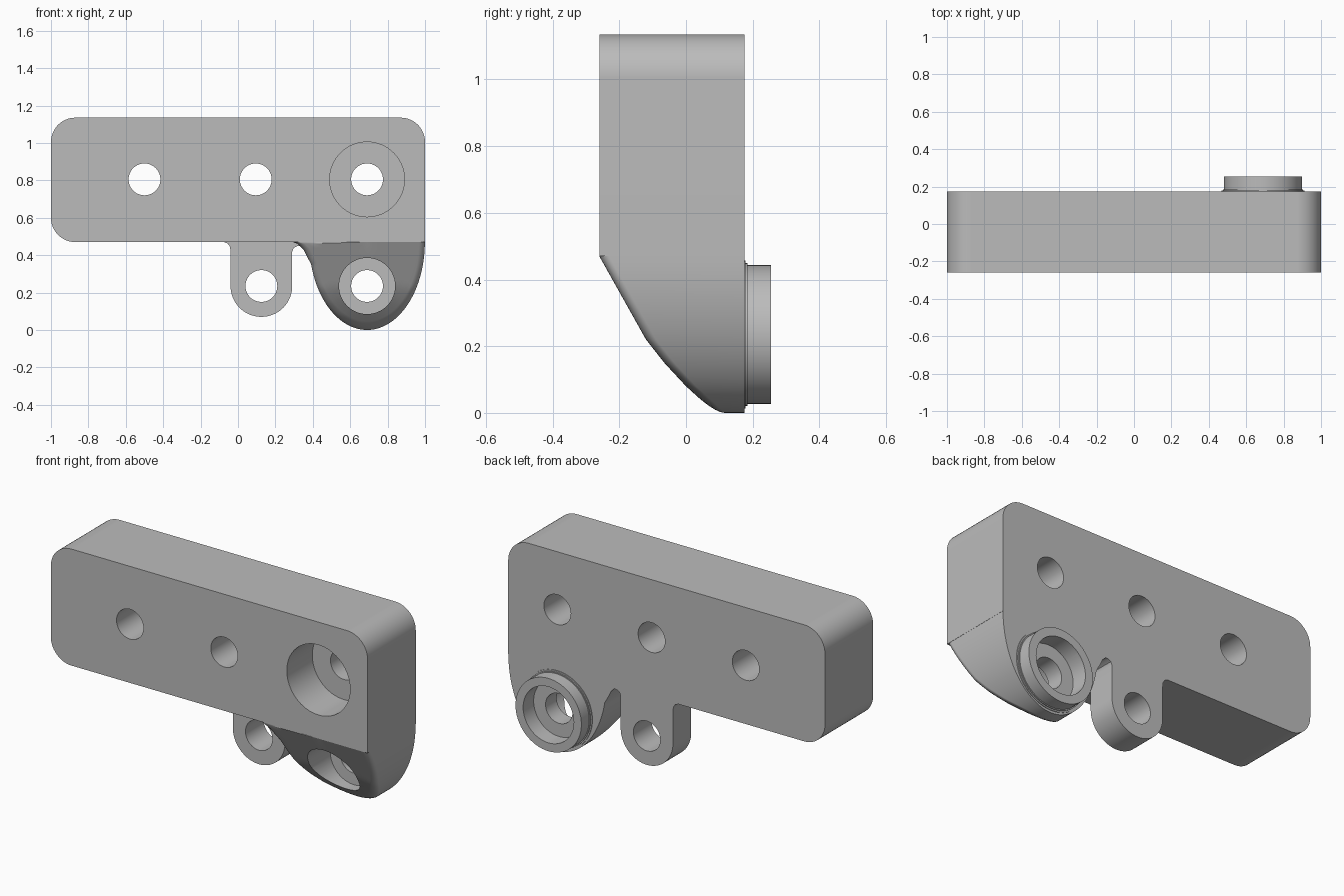
import bpy, bmesh
from math import sin, cos, pi, sqrt

cube = bpy.data.objects.get("Cube")
if cube:
    bpy.data.objects.remove(cube, do_unlink=True)

FRONT, BACK, BASE = -0.26, 0.175, 0.47
LOBE_X, ROW_Z, EYE_Z = 0.69, 0.805, 0.235

grey = bpy.data.materials.new("light_grey")
grey.use_nodes = True
grey.diffuse_color = (0.5, 0.5, 0.5, 1)
grey.node_tree.nodes["Principled BSDF"].inputs["Base Color"].default_value = (0.5, 0.5, 0.5, 1)


def finish(name, bm):
    bmesh.ops.recalc_face_normals(bm, faces=bm.faces)
    mesh = bpy.data.meshes.new(name)
    bm.to_mesh(mesh)
    bm.free()
    mesh.materials.append(grey)
    obj = bpy.data.objects.new(name, mesh)
    bpy.context.collection.objects.link(obj)
    return obj


def arc(cx, cz, r, a0, a1, n):
    return [(cx + r * cos(a0 + (a1 - a0) * i / n), cz + r * sin(a0 + (a1 - a0) * i / n))
            for i in range(n + 1)]


def prism(name, outline, y0, y1):
    """Extrude an x-z outline along y."""
    bm = bmesh.new()
    face = bm.faces.new([bm.verts.new((x, y0, z)) for x, z in outline])
    moved = bmesh.ops.extrude_face_region(bm, geom=[face])["geom"]
    for v in moved:
        if isinstance(v, bmesh.types.BMVert):
            v.co.y = y1
    return finish(name, bm)


def disc(name, x, z, r, y0, y1):
    return prism(name, arc(x, z, r, 0, 2 * pi, 64)[:-1], y0, y1)


def combine(target, other, operation):
    mod = target.modifiers.new(operation, "BOOLEAN")
    mod.operation, mod.object, mod.solver = operation, other, "EXACT"
    bpy.ops.object.select_all(action="DESELECT")
    bpy.context.view_layer.objects.active = target
    target.select_set(True)
    bpy.ops.object.modifier_apply(modifier=mod.name)
    bpy.data.objects.remove(other, do_unlink=True)


# Main block: three rounded corners, the fourth runs into the lobe
R, TOP = 0.13, 1.135
outline = [(1, BASE)]
outline += arc(1 - R, TOP - R, R, 0, pi / 2, 12)
outline += arc(R - 1, TOP - R, R, pi / 2, pi, 12)
outline += arc(R - 1, BASE + R, R, pi, 1.5 * pi, 12)
bracket = prism("bracket_body", outline, FRONT, BACK)

# Side profile of the sloping lobe front, as (z, y)
slope = [(0, 0.085), (0.03, 0.055), (0.08, 0.0), (0.15, -0.065),
         (0.22, -0.12), (BASE, FRONT)]


def slope_y(z):
    for (z0, y0), (z1, y1) in zip(slope, slope[1:]):
        if z <= z1:
            return y0 + (y1 - y0) * (z - z0) / (z1 - z0)
    return FRONT + 0.005


# Lobe: half ellipse with a flare into the block, front built from shrinking rings
outline = [(0.28, 0.55), (0.28, 0.475), (0.32, 0.46), (0.35, 0.43), (0.37, 0.39)]
outline += [(LOBE_X + 0.309 * cos(a), BASE + BASE * sin(a))
            for a in (pi * (1.08 + 0.92 * i / 56) for i in range(57))]
outline += [(0.995, 0.55)]
ROUND = 0.03
bm = bmesh.new()
rings = [[bm.verts.new((x, BACK, z)) for x, z in outline]]
for s in [1, 0.995, 0.98, 0.96, 0.93, 0.9] + [0.8 - 0.1 * i for i in range(8)]:
    t = min((1 - s) / 0.1, 1)
    drop = ROUND * (1 - sqrt(1 - (1 - t) ** 2))
    ring = []
    for x, z in outline:
        px, pz = LOBE_X + s * (x - LOBE_X), BASE + s * (z - BASE)
        ring.append(bm.verts.new((px, slope_y(pz) + drop, pz)))
    rings.append(ring)
count = len(outline)
for a, b in zip(rings, rings[1:]):
    for i in range(count):
        j = (i + 1) % count
        bm.faces.new((a[i], a[j], b[j], b[i]))
bm.faces.new(rings[0])
tip = bm.verts.new((LOBE_X, FRONT + 0.003, BASE))
for i in range(count):
    bm.faces.new((rings[-1][i], rings[-1][(i + 1) % count], tip))
lobe = finish("lobe", bm)
combine(bracket, lobe, "UNION")

# Hanging tab with filleted roots
TAB_X, TAB_R = 0.125, 0.165
outline = [(-0.08, 0.55), (-0.08, 0.472), (-0.055, 0.462), (-0.043, 0.445), (-0.04, 0.42)]
outline += arc(TAB_X, EYE_Z, TAB_R, pi, 2 * pi, 32)
outline += [(0.29, 0.42), (0.298, 0.438), (0.315, 0.448), (0.35, 0.452), (0.4, 0.46), (0.4, 0.55)]
combine(bracket, prism("tab", outline, 0.01, BACK), "UNION")

# Rear boss with a stepped fillet at its root
for r, y in ((0.222, BACK + 0.004), (0.214, BACK + 0.01), (0.208, 0.255)):
    combine(bracket, disc("boss", LOBE_X, EYE_Z, r, 0.15, y), "UNION")

# Through holes, then counterbores from the front and the boss recess
for x, z in ((-0.5, ROW_Z), (0.095, ROW_Z), (LOBE_X, ROW_Z), (TAB_X, EYE_Z), (LOBE_X, EYE_Z)):
    combine(bracket, disc("hole", x, z, 0.085, -0.5, 0.5), "DIFFERENCE")
for z, r, y0, y1 in ((ROW_Z, 0.2, -0.5, -0.03), (EYE_Z, 0.15, -0.5, 0.06), (EYE_Z, 0.16, 0.16, 0.5)):
    combine(bracket, disc("counterbore", LOBE_X, z, r, y0, y1), "DIFFERENCE")

# Smooth curved walls, keep crisp edges
bpy.ops.object.select_all(action="DESELECT")
bracket.select_set(True)
bpy.context.view_layer.objects.active = bracket
bpy.ops.object.shade_smooth_by_angle(angle=0.5)
weighted = bracket.modifiers.new("weighted_normals", "WEIGHTED_NORMAL")
weighted.keep_sharp = True
